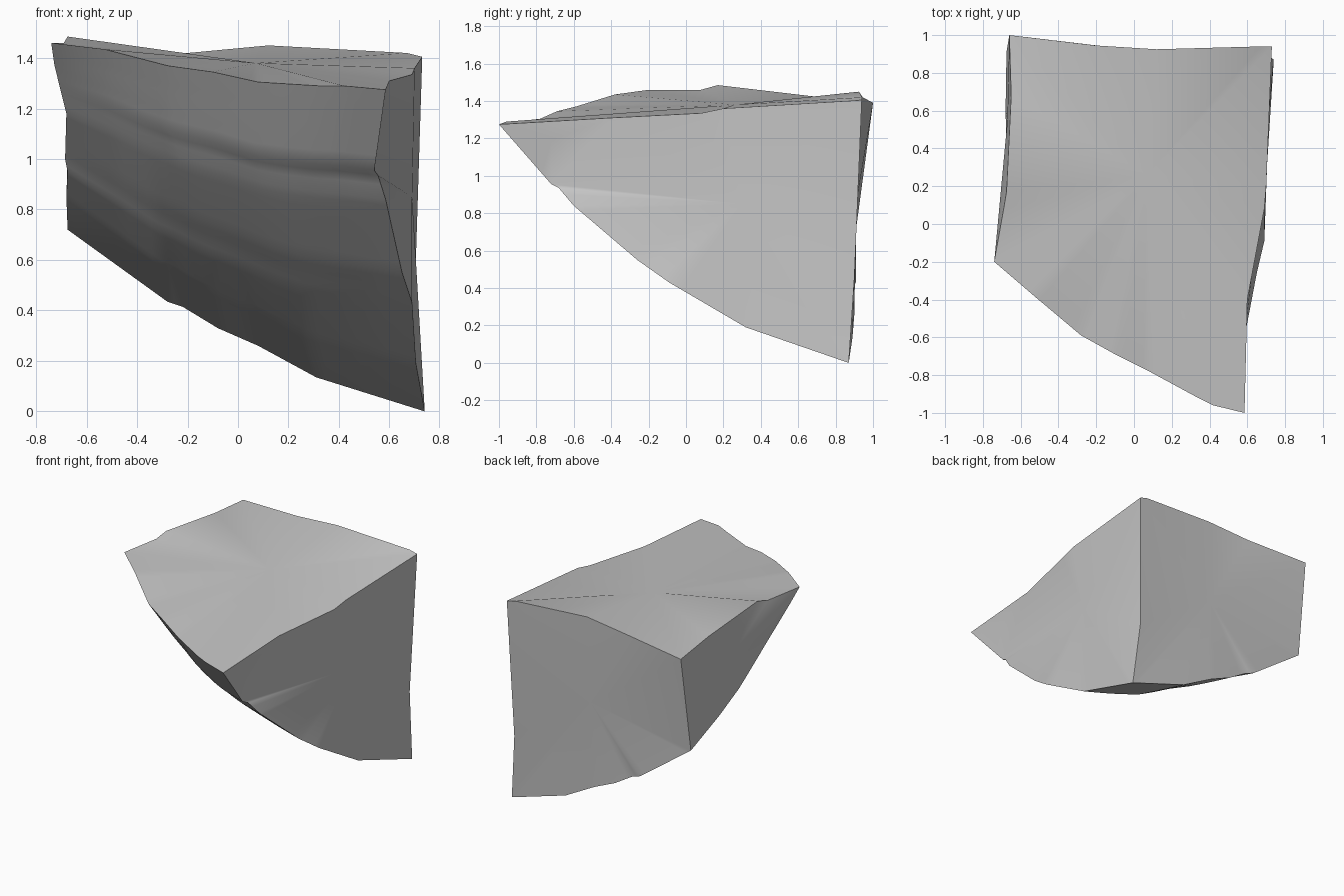
import bpy, bmesh
from mathutils import Vector
from math import radians

cube = bpy.data.objects.get("Cube")
if cube:
    bpy.data.objects.remove(cube)

STEPS = 40

# Corners of the shard
front_right = (-0.74, -0.2, 1.46)
front_left = (0.585, -1, 1.275)
back_left = (0.73, 0.94, 1.405)
back_right = (-0.66, 1, 1.39)
low_left = (0.74, 0.87, 0)
low_right = (-0.675, 0.91, 0.72)


def resample(points):
    """Spread points evenly along a polyline, keeping its bends sharp."""
    pts = [Vector(p) for p in points]
    lengths = [(b - a).length for a, b in zip(pts, pts[1:])]
    total, result = sum(lengths), []
    for i in range(STEPS + 1):
        left, k = total * i / STEPS, 0
        while k < len(lengths) - 1 and left > lengths[k]:
            left -= lengths[k]
            k += 1
        result.append(pts[k].lerp(pts[k + 1], min(1, left / lengths[k])))
    for k, p in enumerate(pts):
        result[round(sum(lengths[:k]) / total * STEPS)] = p
    return result


def vectors(*points):
    return [Vector(p) for p in points]


# Broken edges around the curved outer surface
rim_top = resample([front_right, (-0.53, -0.38, 1.435), (-0.28, -0.59, 1.37), (-0.1, -0.69, 1.345),
                    (0.08, -0.78, 1.305), (0.32, -0.91, 1.29), (0.42, -0.96, 1.29), front_left])
rim_left = resample([front_left, (0.54, -0.72, 0.955), (0.555, -0.68, 0.935), (0.585, -0.6, 0.84),
                     (0.65, -0.26, 0.55), (0.69, -0.09, 0.43), (0.705, 0.32, 0.19), low_left])
rim_back = resample([low_right, (-0.28, 0.91, 0.435), (-0.22, 0.9, 0.415), (-0.08, 0.9, 0.33),
                     (0.08, 0.9, 0.26), (0.31, 0.89, 0.135), low_left])
rim_right = resample([front_right, (-0.727, -0.11, 1.37), (-0.68, 0.05, 1.18), (-0.685, 0.33, 1),
                      (-0.675, 0.38, 0.95), (-0.68, 0.6, 0.85), low_right])

# Edges between the flat broken faces
top_left = vectors(front_left, (0.6, -0.4, 1.31), (0.69, 0.08, 1.335), (0.7, 0.2, 1.36), back_left)
top_back = vectors(back_left, (0.67, 0.94, 1.42), (0.12, 0.925, 1.45), (-0.2, 0.945, 1.42), back_right)
top_right = vectors(back_right, (-0.65, 0.68, 1.425), (-0.675, 0.17, 1.485), (-0.69, 0.08, 1.46), front_right)
corner_left = vectors(back_left, (0.7, 0.9, 0.45), low_left)
corner_right = vectors(back_right, low_right)

bm = bmesh.new()


def fan(centre, *edges):
    """Fill a loop of edges with triangles around one point."""
    loop = [p for edge in edges for p in edge[:-1]]
    hub = bm.verts.new(centre)
    ring = [bm.verts.new(p) for p in loop]
    for a, b in zip(ring, ring[1:] + ring[:1]):
        bm.faces.new((hub, a, b))


# Curved outer surface stretched between the four rims
swell = Vector((-0.3, -0.6, -0.74)) * 0.04
grid = []
for j in range(STEPS + 1):
    v, row = j / STEPS, []
    for i in range(STEPS + 1):
        u = i / STEPS
        across = rim_top[i].lerp(rim_back[i], v)
        along = rim_right[j].lerp(rim_left[j], u)
        flat = rim_top[0].lerp(rim_top[-1], u).lerp(rim_back[0].lerp(rim_back[-1], u), v)
        bulge = swell * (16 * u * (1 - u) * v * (1 - v))
        row.append(bm.verts.new(across + along - flat + bulge))
    grid.append(row)
for low, high in zip(grid, grid[1:]):
    for i in range(STEPS):
        bm.faces.new((low[i], low[i + 1], high[i + 1], high[i]))

# Flat broken faces: top, left with its chipped front corner, back and right
chip = 7
chip_edge = [top_left[1], rim_left[chip]]
fan((0.07, 0.26, 1.38), rim_top, top_left, top_back, top_right)
fan((0.575, -0.72, 1.19), rim_left[:chip + 1], chip_edge[::-1], top_left[1::-1])
fan((0.69, 0.3, 0.85), rim_left[chip:], corner_left[::-1], top_left[:0:-1], chip_edge)
fan((0.1, 0.91, 0.85), corner_left, rim_back[::-1], corner_right[::-1], top_back[::-1])
fan((-0.67, 0.55, 1.15), corner_right, rim_right[::-1], top_right[::-1])

bmesh.ops.remove_doubles(bm, verts=bm.verts, dist=0.0005)
bmesh.ops.recalc_face_normals(bm, faces=bm.faces)
mesh = bpy.data.meshes.new("rock_shard")
bm.to_mesh(mesh)
bm.free()
shard = bpy.data.objects.new("rock_shard", mesh)
bpy.context.collection.objects.link(shard)

# Grey stone
stone = bpy.data.materials.new("grey_stone")
stone.use_nodes = True
colour = (0.56, 0.56, 0.56, 1)
stone.diffuse_color = colour
stone.node_tree.nodes["Principled BSDF"].inputs["Base Color"].default_value = colour
mesh.materials.append(stone)

bpy.context.view_layer.objects.active = shard
shard.select_set(True)
bpy.ops.object.shade_smooth_by_angle(angle=radians(35))
